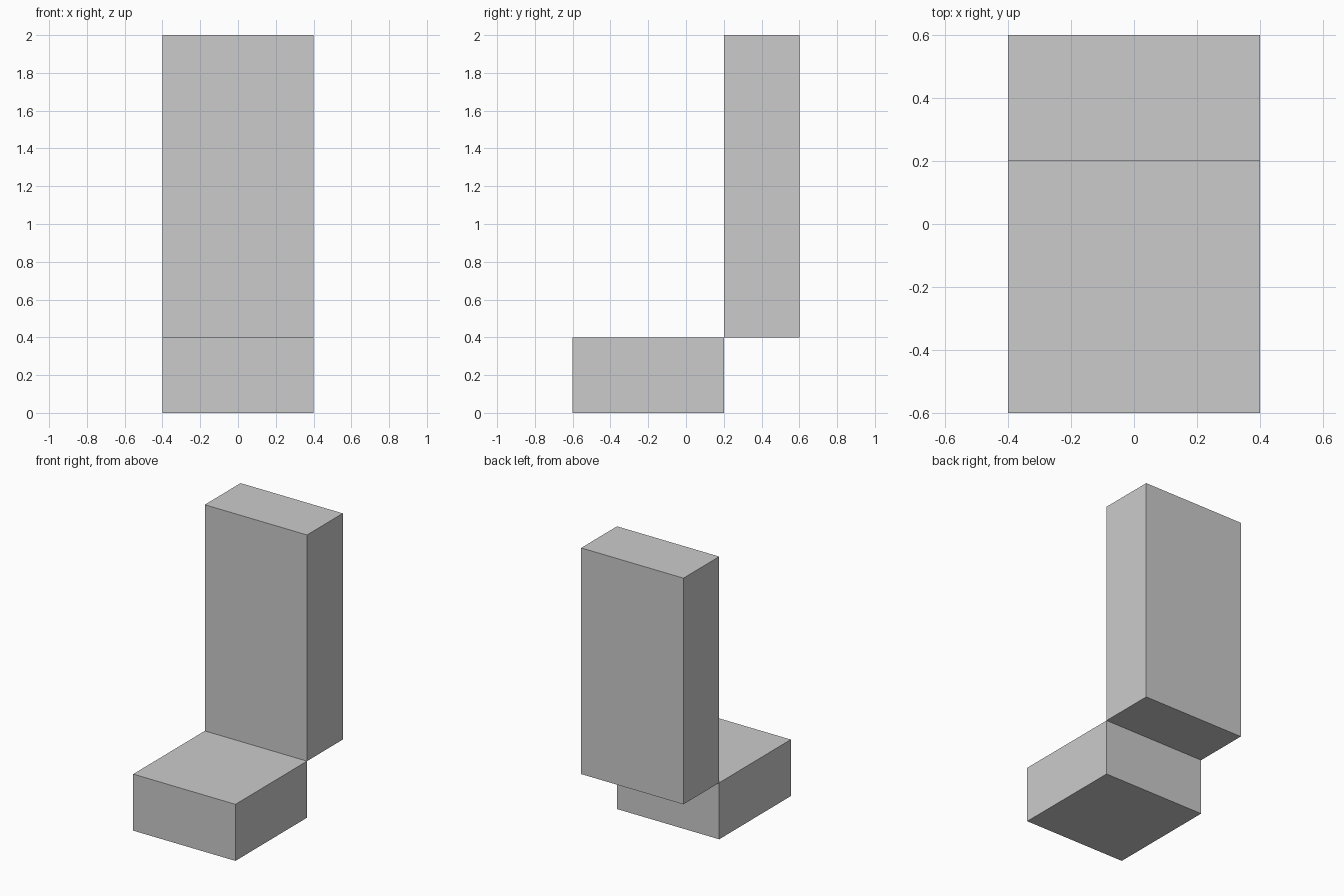
import bpy

if "Cube" in bpy.data.objects:
    bpy.data.objects.remove(bpy.data.objects["Cube"])


def box(name, low, high):
    """Axis-aligned box between two opposite corners."""
    centre = [(a + b) / 2 for a, b in zip(low, high)]
    size = [b - a for a, b in zip(low, high)]
    bpy.ops.mesh.primitive_cube_add(size=1, location=centre)
    obj = bpy.context.object
    obj.name = name
    obj.scale = size
    bpy.ops.object.transform_apply(location=False, rotation=False, scale=True)
    return obj


# Low block at the front
box("base_block", (-0.4, -0.6, 0.0), (0.4, 0.2, 0.4))

# Tall slab behind, meeting the base along its top back edge
box("upright_slab", (-0.4, 0.2, 0.4), (0.4, 0.6, 2.0))
